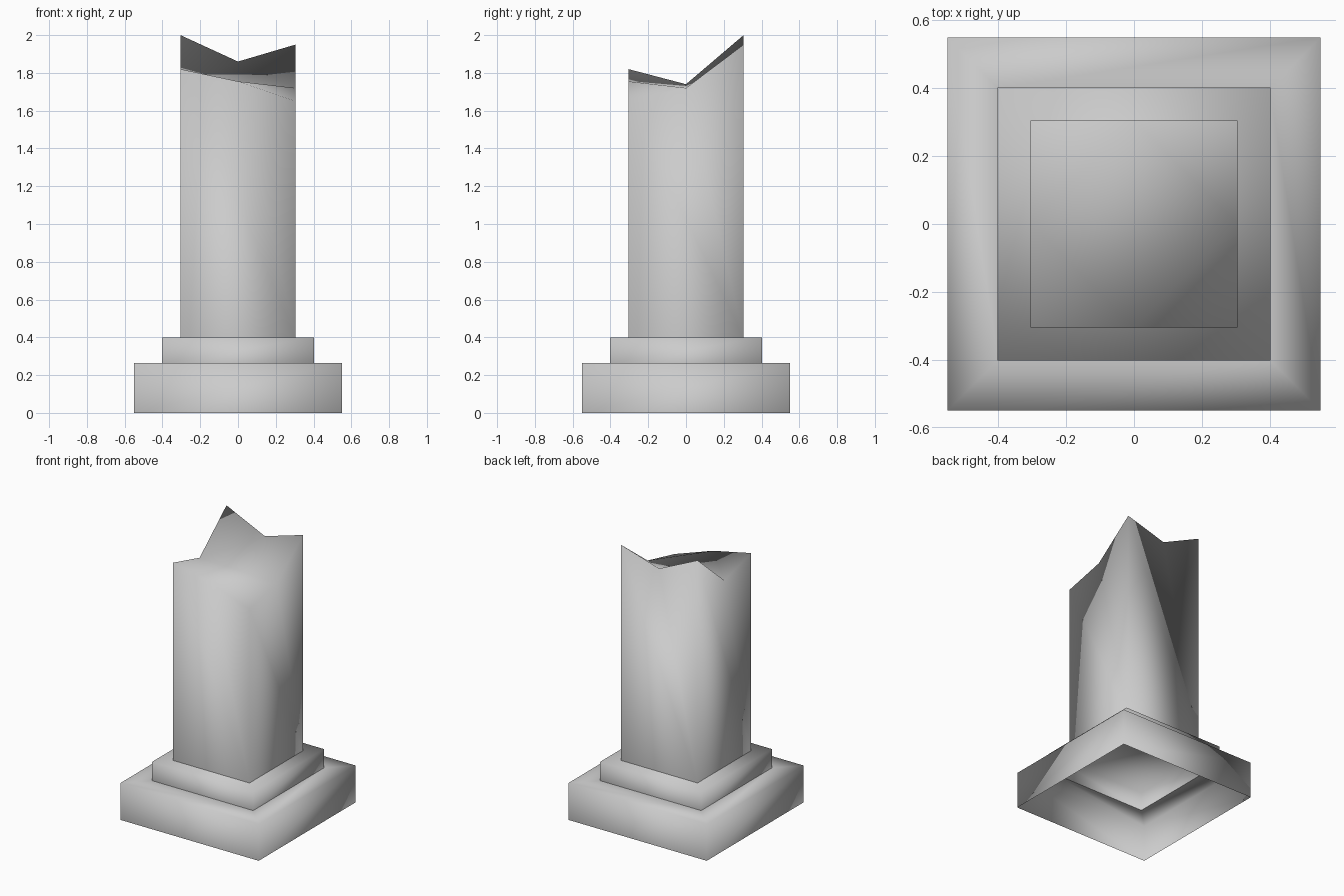
import bpy
import bmesh

cube = bpy.data.objects.get("Cube")
if cube:
    bpy.data.objects.remove(cube, do_unlink=True)

stone = bpy.data.materials.new("grey stone")
stone.use_nodes = True
grey = (0.6, 0.6, 0.6, 1)
stone.diffuse_color = grey
stone.node_tree.nodes["Principled BSDF"].inputs["Base Color"].default_value = grey

SIGNS = ((-1, -1), (1, -1), (1, 1), (-1, 1))


def loop(bm, half, z):
    """Square ring of four vertices."""
    return [bm.verts.new((sx * half, sy * half, z)) for sx, sy in SIGNS]


def bridge(bm, low, high):
    for i in range(4):
        j = (i + 1) % 4
        bm.faces.new((low[i], low[j], high[j], high[i]))


def finish(bm, name):
    mesh = bpy.data.meshes.new(name)
    for face in bm.faces:
        face.smooth = True
    bm.to_mesh(mesh)
    bm.free()
    mesh.materials.append(stone)
    obj = bpy.data.objects.new(name, mesh)
    bpy.context.collection.objects.link(obj)


# Hollow plinth: outer walls and a ledge with a square opening
bm = bmesh.new()
foot, rim, opening = loop(bm, 0.55, 0), loop(bm, 0.55, 0.265), loop(bm, 0.4, 0.265)
bridge(bm, foot, rim)
bridge(bm, rim, opening)
finish(bm, "plinth")

# Upper step, open below and closed on top
bm = bmesh.new()
low, high = loop(bm, 0.402, 0.265), loop(bm, 0.402, 0.4)
bridge(bm, low, high)
bm.faces.new(high)
finish(bm, "upper_step")

# Broken shaft: jagged rim with a corner and a midpoint on each side
bm = bmesh.new()
half = 0.305
bottom = loop(bm, half, 0.4)
corners = loop(bm, half, 0)
for v, z in zip(corners, (1.82, 1.65, 1.95, 2.0)):
    v.co.z = z
mids = []
for i, z in enumerate((1.755, 1.72, 1.86, 1.74)):
    j = (i + 1) % 4
    mid = bm.verts.new((corners[i].co + corners[j].co) / 2)
    mid.co.z = z
    mids.append(mid)
for i in range(4):
    j = (i + 1) % 4
    bm.faces.new((bottom[i], bottom[j], corners[j], mids[i], corners[i]))
    bm.faces.new((mids[i], corners[j], mids[j]))
front, right, back, left = mids
bm.faces.new((front, right, left))
bm.faces.new((right, back, left))
finish(bm, "broken_shaft")
